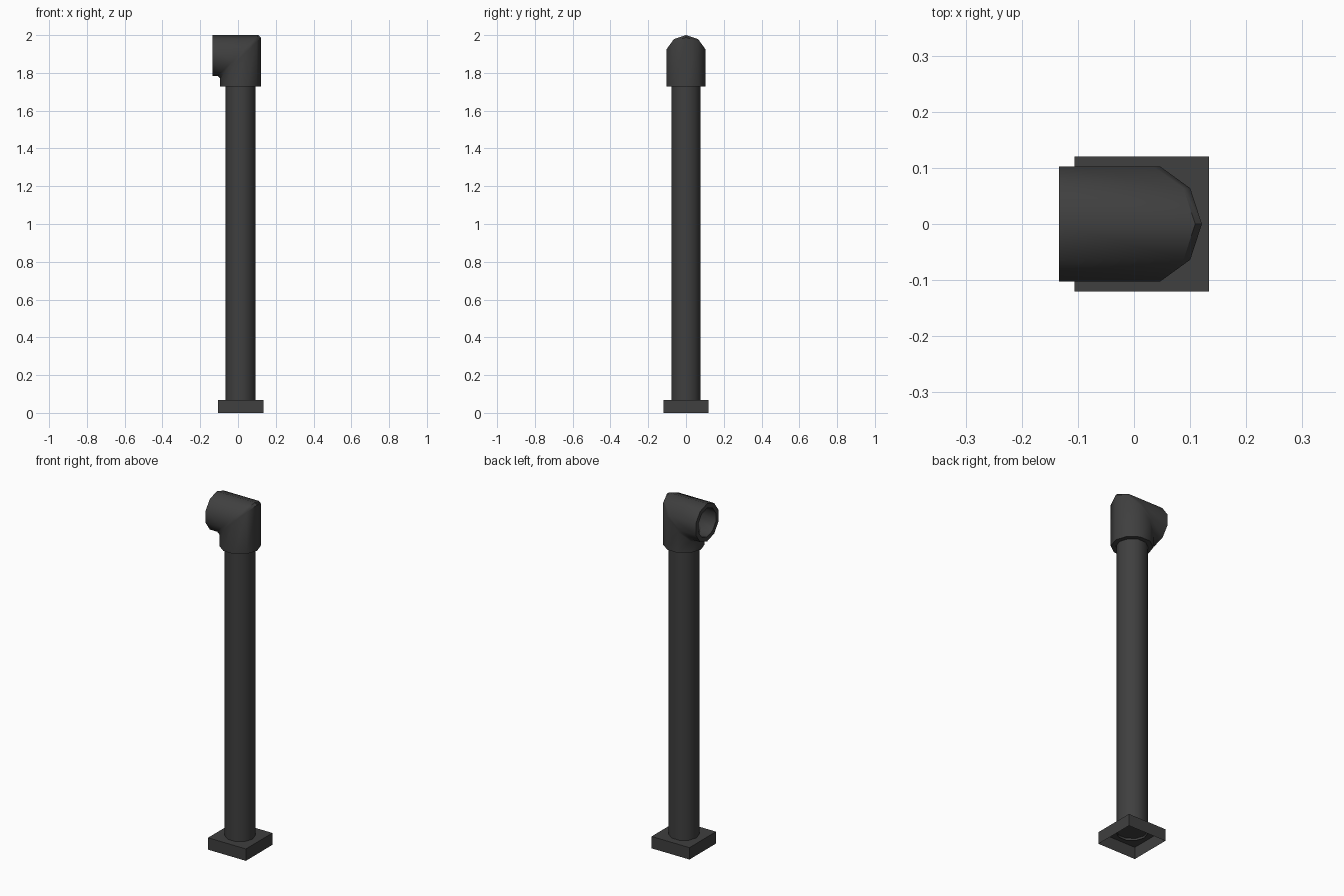
import bpy, bmesh, math

if "Cube" in bpy.data.objects:
    bpy.data.objects.remove(bpy.data.objects["Cube"])

CX = 0.013      # pipe axis in x
CZ = 1.892      # axis height of the horizontal socket
SIDES = 10

mat = bpy.data.materials.new("dark_iron")
mat.diffuse_color = (0.05, 0.05, 0.05, 1)
mat.use_nodes = True
mat.node_tree.nodes["Principled BSDF"].inputs["Base Color"].default_value = mat.diffuse_color


def finish(name, bm, smooth=True):
    bmesh.ops.recalc_face_normals(bm, faces=bm.faces)
    me = bpy.data.meshes.new(name)
    bm.to_mesh(me)
    bm.free()
    ob = bpy.data.objects.new(name, me)
    bpy.context.collection.objects.link(ob)
    me.materials.append(mat)
    if smooth:
        bpy.ops.object.select_all(action='DESELECT')
        ob.select_set(True)
        bpy.context.view_layer.objects.active = ob
        bpy.ops.object.shade_smooth_by_angle(angle=math.radians(40))
    return ob


def ring(bm, r, place):
    """Ten-sided ring; place maps (in-plane offset, y) to a point."""
    return [bm.verts.new(place(r * math.cos(2 * math.pi * i / SIDES),
                               r * math.sin(2 * math.pi * i / SIDES)))
            for i in range(SIDES)]


def bridge(bm, a, b):
    for i in range(SIDES):
        j = (i + 1) % SIDES
        bm.faces.new((a[i], a[j], b[j], b[i]))


# Base: thin square cap, open underneath
bm = bmesh.new()
bmesh.ops.create_cube(bm, size=1)
for v in bm.verts:
    v.co = (v.co.x * 0.24 + CX + 0.001, v.co.y * 0.24, (v.co.z + 0.5) * 0.068)
bm.faces.ensure_lookup_table()
bottom = [f for f in bm.faces if f.calc_center_median().z < 0.001]
bmesh.ops.delete(bm, geom=bottom, context='FACES_ONLY')
finish("base", bm, smooth=False)

# Upright pipe, open at both ends
bm = bmesh.new()
ends = [ring(bm, 0.08, lambda u, y, z=z: (CX + u, y, z)) for z in (0.055, 1.76)]
bridge(bm, *ends)
finish("upright_pipe", bm)

# Elbow: hollow mitred tube with a narrow bevel along the mitre
bm = bmesh.new()
D = 0.012


def elbow_rings(r):
    return [
        ring(bm, r, lambda u, y: (CX + u, y, 1.727)),
        ring(bm, r, lambda u, y: (CX + u, y, CZ + u - D)),
        ring(bm, r, lambda u, y: (CX + u - D, y, CZ + u)),
        ring(bm, r, lambda u, y: (-0.134, y, CZ + u)),
    ]


outer, inner = elbow_rings(0.108), elbow_rings(0.082)
loop = outer + inner[::-1]
for k in range(len(loop)):
    bridge(bm, loop[k], loop[(k + 1) % len(loop)])
finish("elbow", bm)
